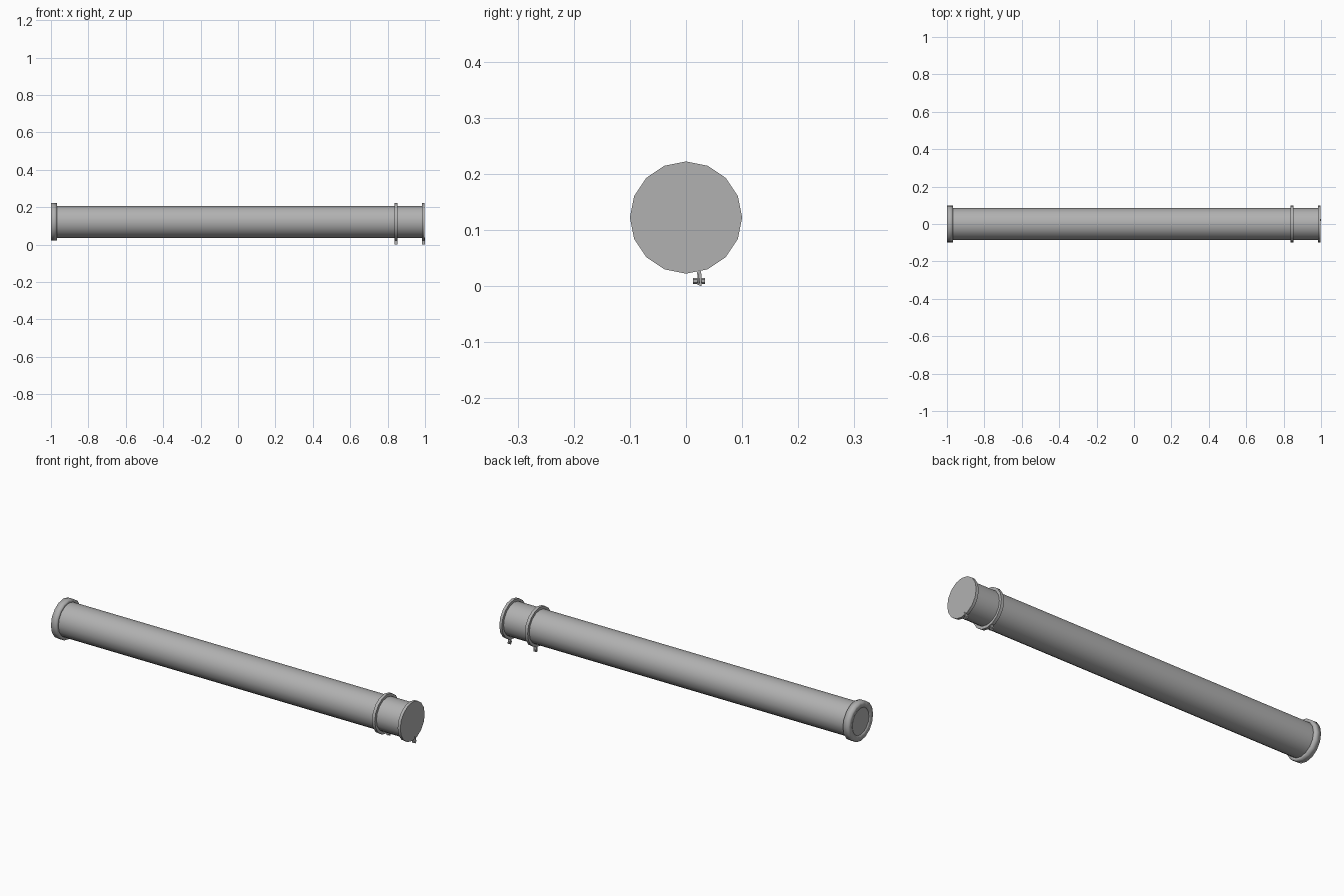
import bpy, bmesh, math
from mathutils import Vector

if "Cube" in bpy.data.objects:
    bpy.data.objects.remove(bpy.data.objects["Cube"])

AXIS_Z = 0.122
SIDES = 16

GREY = bpy.data.materials.new("dark_grey")
GREY.diffuse_color = (0.44, 0.44, 0.44, 1)
GREY.use_nodes = True
GREY.node_tree.nodes["Principled BSDF"].inputs["Base Color"].default_value = GREY.diffuse_color


def finish(obj, angle):
    obj.data.materials.append(GREY)
    bpy.ops.object.select_all(action='DESELECT')
    obj.select_set(True)
    bpy.context.view_layer.objects.active = obj
    bpy.ops.object.shade_smooth_by_angle(angle=math.radians(angle))


def make_object(name, bm, angle=40):
    bmesh.ops.recalc_face_normals(bm, faces=bm.faces[:])
    mesh = bpy.data.meshes.new(name)
    bm.to_mesh(mesh)
    bm.free()
    obj = bpy.data.objects.new(name, mesh)
    bpy.context.collection.objects.link(obj)
    finish(obj, angle)


def lathe_x(name, profile, closed=False, angle=40):
    """Turn (x, radius) points around the tube axis; open profiles get end discs."""
    bm = bmesh.new()
    rings = []
    for x, r in profile:
        rings.append([bm.verts.new((x, r * math.sin(2 * math.pi * i / SIDES),
                                    AXIS_Z + r * math.cos(2 * math.pi * i / SIDES)))
                      for i in range(SIDES)])
    pairs = list(zip(rings, rings[1:]))
    if closed:
        pairs.append((rings[-1], rings[0]))
    for a, b in pairs:
        for i in range(SIDES):
            j = (i + 1) % SIDES
            bm.faces.new((a[i], a[j], b[j], b[i]))
    if not closed:
        bm.faces.new(rings[0])
        bm.faces.new(rings[-1])
    make_object(name, bm, angle)


def tab(name, x, half, points, thick):
    """Flat clamp ear: a strip through (y, z) points, extruded along x."""
    bm = bmesh.new()
    outline = [(y - thick / 2, z) for y, z in points]
    outline += [(y + thick / 2, z) for y, z in reversed(points)]
    face = bm.faces.new([bm.verts.new((x - half, y, z)) for y, z in outline])
    ext = bmesh.ops.extrude_face_region(bm, geom=[face])
    verts = [v for v in ext['geom'] if isinstance(v, bmesh.types.BMVert)]
    bmesh.ops.translate(bm, verts=verts, vec=Vector((2 * half, 0, 0)))
    make_object(name, bm)


def rod_y(name, x, y0, y1, z, r, sides):
    bpy.ops.mesh.primitive_cylinder_add(vertices=sides, radius=r, depth=y1 - y0,
                                        location=(x, (y0 + y1) / 2, z),
                                        rotation=(math.pi / 2, 0, 0))
    obj = bpy.context.object
    obj.name = name
    finish(obj, 40)


# Main tube, its left end showing as a disc just inside the collar
lathe_x("tube", [(-0.99, 0.086), (0.99, 0.086)])
lathe_x("end_disc", [(-0.997, 0.071), (-0.985, 0.071)])

# Softly shaded collar ring at the left end
lathe_x("end_collar", [(-0.985, 0.07), (-1.0, 0.07), (-1.0, 0.1), (-0.967, 0.1), (-0.967, 0.086)],
        closed=True, angle=100)

# Flat cover closing the right end
lathe_x("end_cover", [(0.983, 0.1), (0.998, 0.1)])

# Clamp band around the tube
lathe_x("clamp_band", [(0.836, 0.084), (0.836, 0.1), (0.852, 0.1), (0.852, 0.084)], closed=True)

# Clamp ears and bolts under both rings
for label, x in (("inner", 0.844), ("outer", 0.992)):
    tab(label + "_clamp_ear_a", x, 0.008, [(0.018, 0.038), (0.022, 0.018), (0.022, 0.002)], 0.003)
    tab(label + "_clamp_ear_b", x, 0.008, [(0.025, 0.032), (0.026, 0.018), (0.026, 0.0)], 0.003)
    rod_y(label + "_clamp_bolt", x, 0.014, 0.033, 0.009, 0.0045, 8)
    rod_y(label + "_bolt_head", x, 0.0125, 0.0195, 0.009, 0.0055, 6)
    rod_y(label + "_bolt_nut", x, 0.0285, 0.034, 0.009, 0.0055, 6)
